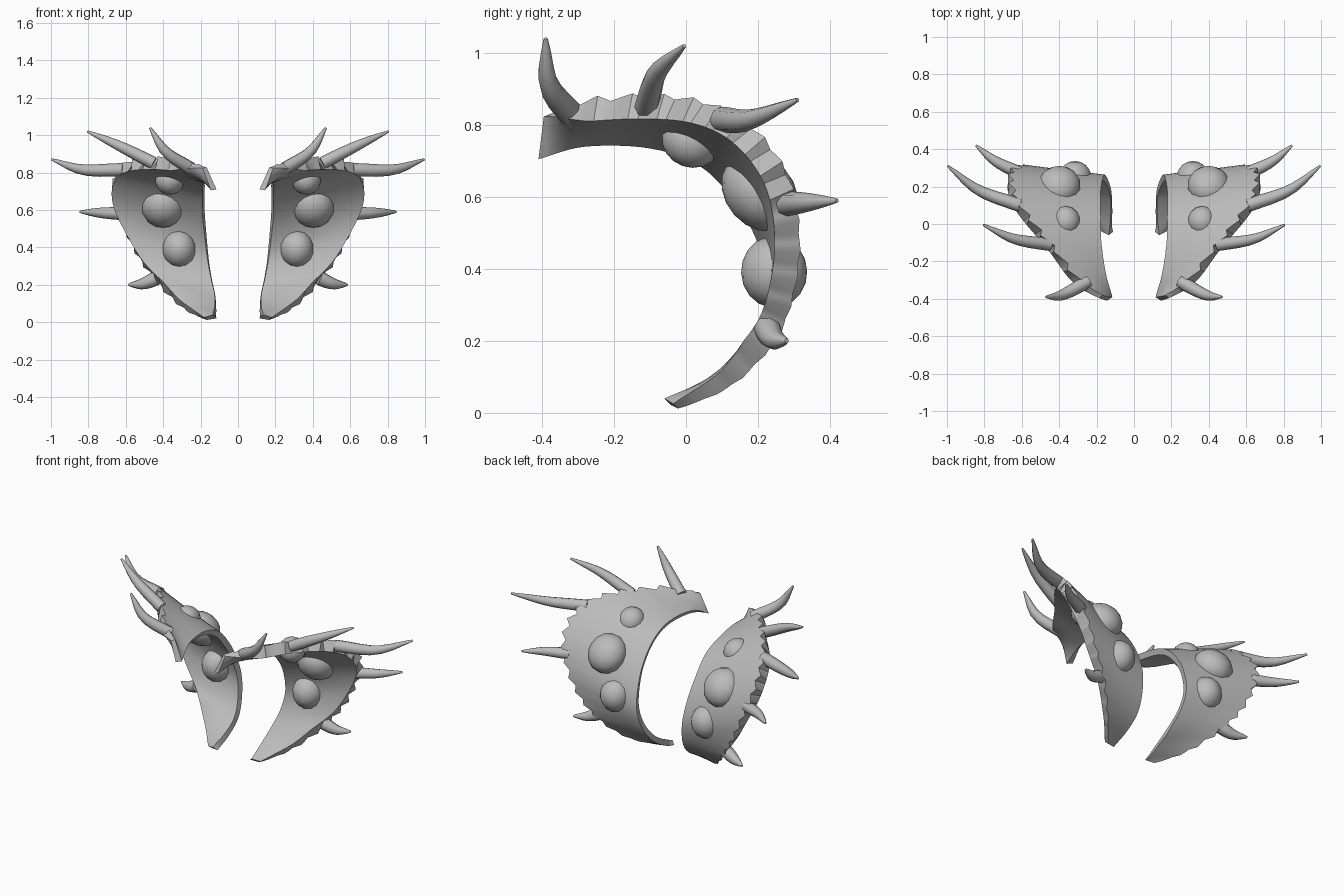
import bpy, bmesh, math
from mathutils import Vector, Matrix

old = bpy.data.objects.get("Cube")
if old:
    bpy.data.objects.remove(old, do_unlink=True)

# Single grey material
grey = bpy.data.materials.new("bone_grey")
grey.use_nodes = True
COLOR = (0.5, 0.5, 0.5, 1)
grey.diffuse_color = COLOR
grey.node_tree.nodes["Principled BSDF"].inputs["Base Color"].default_value = COLOR


def finish(bm, name, angle):
    """Turn a bmesh into a smooth-shaded object mirrored across x = 0."""
    bmesh.ops.recalc_face_normals(bm, faces=bm.faces)
    mesh = bpy.data.meshes.new(name)
    bm.to_mesh(mesh)
    bm.free()
    mesh.materials.append(grey)
    obj = bpy.data.objects.new(name, mesh)
    bpy.context.collection.objects.link(obj)
    bpy.ops.object.select_all(action='DESELECT')
    obj.select_set(True)
    bpy.context.view_layer.objects.active = obj
    bpy.ops.object.shade_smooth_by_angle(angle=math.radians(angle))
    obj.modifiers.new("mirror", 'MIRROR')


def spline(points, t):
    """Catmull-Rom point for t in 0..1 along the control points."""
    pts = [Vector(p) for p in points]
    f = t * (len(pts) - 1)
    i = min(int(f), len(pts) - 2)
    f -= i
    b, c = pts[i], pts[i + 1]
    a = pts[i - 1] if i else b * 2 - c
    d = pts[i + 2] if i + 2 < len(pts) else c * 2 - b
    return 0.5 * (2 * b + (c - a) * f + (2 * a - 5 * b + 4 * c - d) * f ** 2
                  + (3 * b - a - 3 * c + d) * f ** 3)


def loft(bm, rings):
    """Skin closed rings of points and cap both ends."""
    rows = [[bm.verts.new(p) for p in ring] for ring in rings]
    n = len(rows[0])
    for r, s in zip(rows, rows[1:]):
        for k in range(n):
            bm.faces.new((r[k], r[(k + 1) % n], s[(k + 1) % n], s[k]))
    bm.faces.new(rows[0])
    bm.faces.new(rows[-1])


# Curved plate: inner and outer edge paths, from the front top round to the bottom
INNER = [(.145, -.41, .705), (.17, -.28, .74), (.19, -.10, .735), (.19, .04, .685),
         (.19, .14, .58), (.18, .20, .47), (.165, .23, .35), (.145, .205, .24),
         (.125, .14, .15), (.125, .04, .085), (.135, -.06, .04)]
OUTER = [(.18, -.39, .825), (.30, -.30, .85), (.44, -.12, .865), (.57, .04, .85),
         (.645, .17, .785), (.655, .265, .66), (.60, .30, .50), (.52, .285, .34),
         (.42, .235, .21), (.30, .12, .09), (.175, -.03, .02)]
CENTRE = Vector((.35, -.1, .4))
STEPS = 60
ACROSS = (0, .3, .6, .85, 1)


def plate_ring(i):
    t = i / STEPS
    a, b = spline(INNER, t), spline(OUTER, t)
    lo, hi = max(t - .02, 0), min(t + .02, 1)
    along = (spline(INNER, hi) + spline(OUTER, hi) - spline(INNER, lo) - spline(OUTER, lo))
    normal = (b - a).cross(along).normalized()
    if normal.dot((a + b) / 2 - CENTRE) < 0:
        normal.negate()
    fade = min(1, 8 * t, 6 * (1 - t))
    # saw-tooth crest along the top of a thick outer rim
    tooth = (b - a).normalized() * (-.5, .2, 1)[i % 3] * .022 * fade
    rim = b - normal * (.01 + .045 * fade)
    crest = b + normal * .015
    under = [a.lerp(rim, u) for u in ACROSS]
    over = [(a + normal * .035).lerp(crest, u) + tooth * u ** 4 for u in ACROSS]
    return under + over[::-1]


bm = bmesh.new()
loft(bm, [plate_ring(i) for i in range(STEPS + 1)])
finish(bm, "curved_plates", 35)

# Orbs set through the plates: centre, radii (x, along arc, through plate), tilt
ORBS = {
    "upper_orbs": ((.365, .015, .757), (.078, .083, .075), -20),
    "middle_orbs": ((.40, .205, .613), (.115, .12, .095), -48),
    "lower_orbs": ((.315, .245, .392), (.09, .10, .092), -88),
}
for name, (centre, radii, tilt) in ORBS.items():
    bm = bmesh.new()
    xf = (Matrix.Translation(centre) @ Matrix.Rotation(math.radians(tilt), 4, 'X')
          @ Matrix.Diagonal((*radii, 1)))
    bmesh.ops.create_uvsphere(bm, u_segments=14, v_segments=9, radius=1, matrix=xf)
    finish(bm, name, 60)

# Curved horns along the outer rim: path (root, middle, tip) and root radius
HORNS = {
    "front_horns": ([(.25, -.31, .82), (.385, -.38, .91), (.47, -.39, 1.04)], .036),
    "top_horns": ([(.45, -.11, .85), (.64, -.08, .945), (.805, -.005, 1.02)], .034),
    "shoulder_horns": ([(.61, .10, .815), (.83, .18, .815), (.995, .31, .87)], .036),
    "back_horns": ([(.615, .275, .58), (.74, .335, .585), (.845, .42, .59)], .034),
    "bottom_horns": ([(.435, .225, .235), (.51, .245, .205), (.585, .28, .20)], .038),
}
SIDES = 8
for name, (path, radius) in HORNS.items():
    rings = []
    for i in range(8):
        t = i / 7
        p = spline(path, t)
        d = (spline(path, min(t + .05, 1)) - spline(path, max(t - .05, 0))).normalized()
        side = d.cross(Vector((0, 0, 1))).normalized()
        up = side.cross(d)
        r = radius * (1 - .83 * t ** 2)
        rings.append([p + r * (side * math.cos(q) + up * math.sin(q))
                      for q in (math.tau * k / SIDES for k in range(SIDES))])
    bm = bmesh.new()
    loft(bm, rings)
    finish(bm, name, 50)
